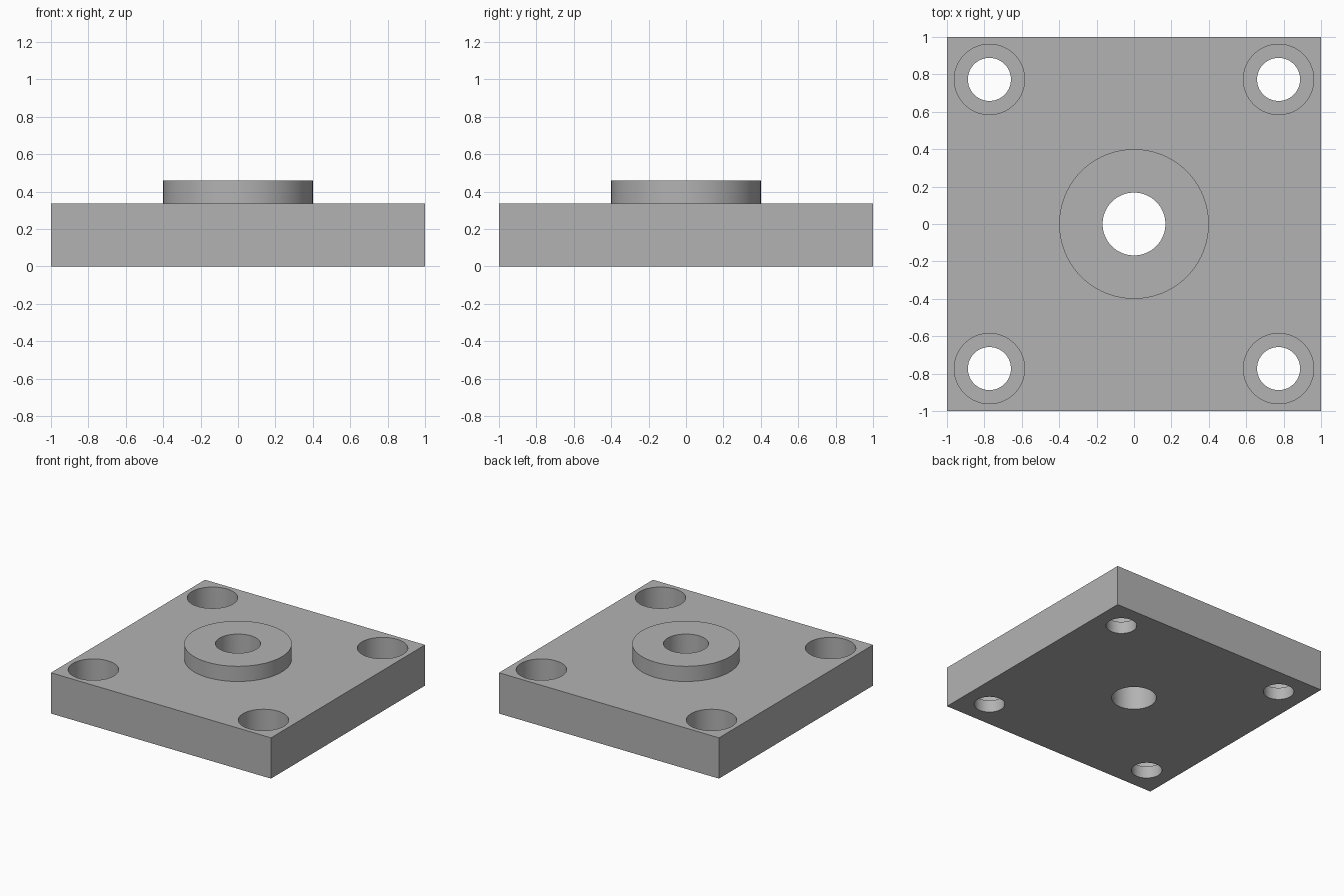
import bpy
import math

if "Cube" in bpy.data.objects:
    bpy.data.objects.remove(bpy.data.objects["Cube"])

PLATE_TOP, BOSS_TOP = 0.335, 0.46
LEDGE = 0.10          # floor height of the counterbores
BOLT_OFFSET = 0.773

steel = bpy.data.materials.new("plain grey")
steel.use_nodes = True
grey = (0.45, 0.45, 0.45, 1)
steel.diffuse_color = grey
steel.node_tree.nodes["Principled BSDF"].inputs["Base Color"].default_value = grey


def cylinder(name, radius, bottom, top, x=0, y=0):
    bpy.ops.mesh.primitive_cylinder_add(
        vertices=96, radius=radius, depth=top - bottom,
        location=(x, y, (bottom + top) / 2))
    ob = bpy.context.object
    ob.name = name
    ob.data.materials.append(steel)
    return ob


def combine(target, tool, operation):
    """Apply a boolean and discard the tool."""
    mod = target.modifiers.new(tool.name, 'BOOLEAN')
    mod.operation, mod.object, mod.solver = operation, tool, 'EXACT'
    bpy.context.view_layer.objects.active = target
    bpy.ops.object.modifier_apply(modifier=mod.name)
    bpy.data.objects.remove(tool)


# Square plate
bpy.ops.mesh.primitive_cube_add(size=1, location=(0, 0, PLATE_TOP / 2))
plate = bpy.context.object
plate.name = "mounting_plate"
plate.scale = (2, 2, PLATE_TOP)
bpy.ops.object.transform_apply(location=True, rotation=False, scale=True)
plate.data.materials.append(steel)

# Raised centre boss and its through bore
combine(plate, cylinder("boss", 0.4, PLATE_TOP - 0.1, BOSS_TOP), 'UNION')
combine(plate, cylinder("centre_bore", 0.168, -0.1, BOSS_TOP + 0.1), 'DIFFERENCE')

# Counterbored bolt hole in each corner
for sx in (-1, 1):
    for sy in (-1, 1):
        x, y = sx * BOLT_OFFSET, sy * BOLT_OFFSET
        combine(plate, cylinder("bolt_hole", 0.115, -0.1, PLATE_TOP + 0.1, x, y), 'DIFFERENCE')
        combine(plate, cylinder("counterbore", 0.188, LEDGE, PLATE_TOP + 0.1, x, y), 'DIFFERENCE')

# Smooth round walls, crisp edges
bpy.ops.object.select_all(action='DESELECT')
plate.select_set(True)
bpy.context.view_layer.objects.active = plate
bpy.ops.object.shade_smooth_by_angle(angle=math.radians(30))
